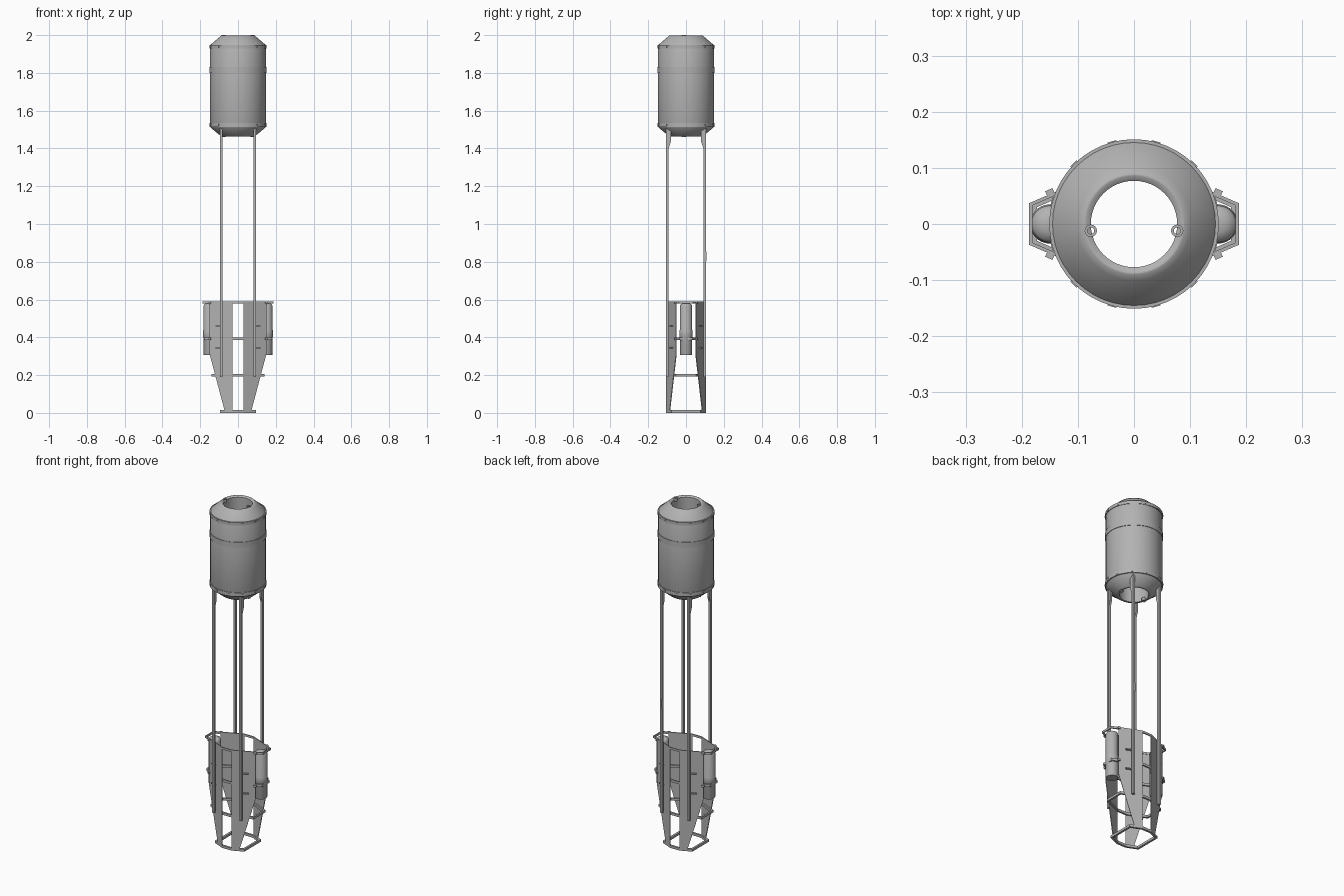
import bpy, bmesh
from math import cos, sin, pi, radians, atan2
from mathutils import Matrix, Vector

if "Cube" in bpy.data.objects:
    bpy.data.objects.remove(bpy.data.objects["Cube"])

# Dull dark metal used on every part
metal = bpy.data.materials.new("dull_metal")
metal.diffuse_color = (0.45, 0.45, 0.45, 1)
metal.use_nodes = True
metal.node_tree.nodes["Principled BSDF"].inputs["Base Color"].default_value = metal.diffuse_color


def finish(name, bm, smooth=False):
    bmesh.ops.recalc_face_normals(bm, faces=bm.faces[:])
    me = bpy.data.meshes.new(name)
    bm.to_mesh(me)
    bm.free()
    me.materials.append(metal)
    ob = bpy.data.objects.new(name, me)
    bpy.context.collection.objects.link(ob)
    if smooth:
        bpy.ops.object.select_all(action='DESELECT')
        ob.select_set(True)
        bpy.context.view_layer.objects.active = ob
        bpy.ops.object.shade_smooth_by_angle(angle=radians(50))
    return ob


def lathe(name, profile, n=48, loc=(0, 0), closed=False):
    """Revolve (r, z) points around a vertical axis; cap ends unless closed."""
    bm = bmesh.new()
    rings = [[bm.verts.new((loc[0] + r * cos(2 * pi * i / n), loc[1] + r * sin(2 * pi * i / n), z))
              for i in range(n)] for r, z in profile]
    pairs = list(zip(rings, rings[1:]))
    if closed:
        pairs.append((rings[-1], rings[0]))
    else:
        bm.faces.new(rings[0])
        bm.faces.new(rings[-1])
    for a, b in pairs:
        for i in range(n):
            j = (i + 1) % n
            bm.faces.new((a[i], a[j], b[j], b[i]))
    return finish(name, bm, True)


def prism(name, pts, offset):
    """Extrude a planar outline along an offset vector."""
    bm = bmesh.new()
    a = [bm.verts.new(p) for p in pts]
    b = [bm.verts.new(Vector(p) + Vector(offset)) for p in pts]
    bm.faces.new(a)
    bm.faces.new(b)
    for i in range(len(a)):
        j = (i + 1) % len(a)
        bm.faces.new((a[i], a[j], b[j], b[i]))
    return finish(name, bm)


def box(name, loc, size, angle=0):
    bm = bmesh.new()
    bmesh.ops.create_cube(bm, size=1, matrix=Matrix.Translation(loc) @ Matrix.Rotation(angle, 4, 'Z')
                          @ Matrix.Diagonal((*size, 1)))
    return finish(name, bm)


def plan(xc, d):
    """Stretched octagon of the cage, clipped at x = xc and inset by d."""
    xe, x0, y0 = xc - d, 0.03 - 0.2 * d, 0.105 - d
    ye = 0.118 - 1.09 * d - 0.433 * xe
    q = [(xe, ye), (x0, y0)]
    half = q + [(-x, y) for x, y in reversed(q)]
    return half + [(-x, -y) for x, y in half]


def frame_ring(name, xc, z0, z1, width, inset=0.0):
    bm = bmesh.new()
    loops = [[bm.verts.new((x, y, z)) for x, y in plan(xc, d)]
             for d, z in ((inset, z0), (inset, z1), (inset + width, z1), (inset + width, z0))]
    for k in range(4):
        a, b = loops[k], loops[(k + 1) % 4]
        for i in range(8):
            j = (i + 1) % 8
            bm.faces.new((a[i], a[j], b[j], b[i]))
    return finish(name, bm)


# Hollow buoyancy body with chamfered ends and a through tube
lathe("float_body", [(0.077, 1.465), (0.086, 1.463), (0.092, 1.467), (0.144, 1.509), (0.148, 1.52),
                     (0.148, 1.94), (0.144, 1.95), (0.101, 1.987), (0.090, 1.997), (0.086, 1.997),
                     (0.077, 1.99)], 48, closed=True)

# Raised bands
for name, z, h in (("lower_band", 1.524, 0.022), ("middle_band", 1.815, 0.032), ("upper_band", 1.938, 0.018)):
    lathe(name, [(0.14, z - h / 2), (0.151, z - h / 2), (0.151, z + h / 2), (0.14, z + h / 2)], 48, closed=True)

# Clamp lugs around the end bands
for z, tag in ((1.524, "lower"), (1.938, "upper")):
    for i in range(12):
        a = 2 * pi * (i + 0.5) / 12
        box(tag + "_lug", (0.149 * cos(a), 0.149 * sin(a), z), (0.007, 0.016, 0.010), a)

# Eyelets at both ends of the through tube
for s in (-1, 1):
    for z in (1.46, 1.98):
        lathe("tube_eyelet", [(0.006, z), (0.011, z), (0.011, z + 0.02), (0.006, z + 0.02)], 16,
              (s * 0.077, -0.012), True)

# Cage rings, from the wide top to the narrow foot
frame_ring("top_ring", 0.187, 0.578, 0.590, 0.006)
frame_ring("middle_ring", 0.185, 0.386, 0.400, 0.008, 0.004)
frame_ring("lower_ring", 0.143, 0.193, 0.207, 0.010, 0.003)
frame_ring("foot_ring", 0.095, 0.0, 0.014, 0.012)

# Tapered side plates, rods, brackets and clips: one of each per quadrant
slope = atan2(-0.433, 1)
for sx in (-1, 1):
    for sy in (-1, 1):
        def on_side(x, z):
            return (sx * x, sy * (0.118 - 0.433 * x), z)
        prism("side_plate", [on_side(0.03, 0.008), on_side(0.07, 0.008), on_side(0.15, 0.31),
                             on_side(0.15, 0.585), on_side(0.03, 0.585)],
              (-sx * 0.0016, -sy * 0.0037, 0))
        rx, ry = sx * 0.088, sy * 0.099
        box("support_rod", (rx, ry, 0.85), (0.014, 0.014, 1.32))
        prism("rod_bracket", [(rx - 0.006, sy * 0.106, 1.40), (rx - 0.006, sy * 0.106, 1.512),
                              (rx - 0.006, sy * 0.08, 1.50), (rx - 0.006, sy * 0.08, 1.435),
                              (rx - 0.006, sy * 0.092, 1.40)], (0.012, 0, 0))
        for z in (0.345, 0.46):
            box("rod_clip", (sx * 0.103, sy * 0.079, z), (0.032, 0.012, 0.006), slope * sx * sy)
        for z in (0.392, 0.584):
            box("ring_tab", (sx * 0.15, sy * 0.057, z), (0.014, 0.009, 0.012), slope * sx * sy)

# Domed canisters at the cage ends
for s in (-1, 1):
    lathe("end_canister", [(0.031, 0.306), (0.033, 0.310), (0.033, 0.40), (0.035, 0.405), (0.035, 0.435),
                           (0.033, 0.44), (0.033, 0.565), (0.029, 0.574), (0.016, 0.580), (0.006, 0.582)],
          28, (s * 0.150, 0))

# Small cable clamp on a back rod
box("cable_clamp", (0.088, 0.1, 0.83), (0.012, 0.016, 0.05))
